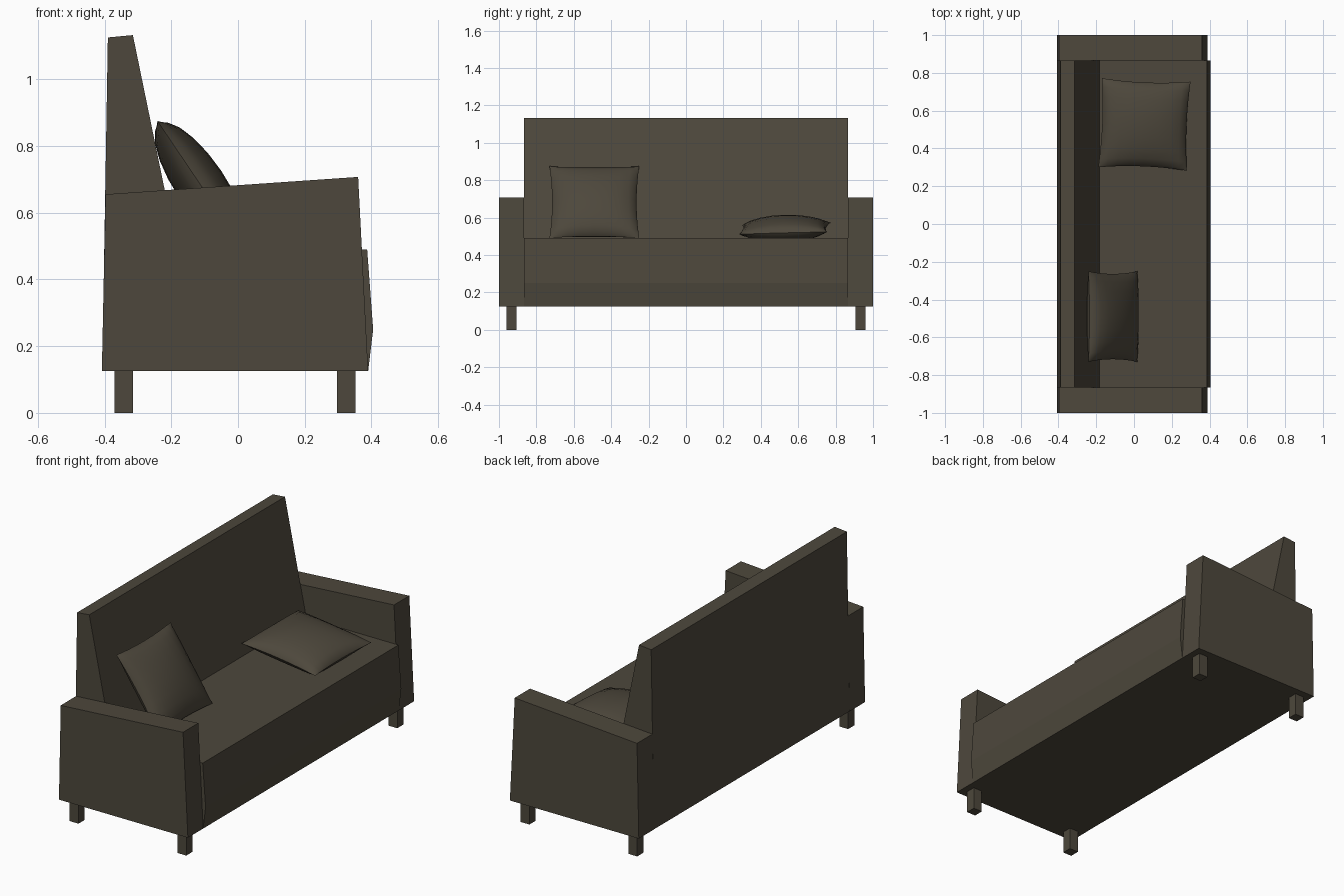
import bpy, bmesh, math
from mathutils import Matrix, Vector

if "Cube" in bpy.data.objects:
    bpy.data.objects.remove(bpy.data.objects["Cube"])

fabric = bpy.data.materials.new("dark olive brown")
fabric.diffuse_color = (0.075, 0.064, 0.045, 1)
fabric.use_nodes = True
fabric.node_tree.nodes["Principled BSDF"].inputs["Base Color"].default_value = fabric.diffuse_color


def finish(name, bm):
    bmesh.ops.recalc_face_normals(bm, faces=bm.faces[:])
    me = bpy.data.meshes.new(name)
    bm.to_mesh(me)
    bm.free()
    me.materials.append(fabric)
    ob = bpy.data.objects.new(name, me)
    bpy.context.collection.objects.link(ob)
    return ob


def extrude_profile(name, profile, y0, y1):
    """Extrude an (x, z) outline from y0 to y1."""
    bm = bmesh.new()
    face = bm.faces.new([bm.verts.new((x, y0, z)) for x, z in profile])
    ext = bmesh.ops.extrude_face_region(bm, geom=[face])["geom"]
    moved = [g for g in ext if isinstance(g, bmesh.types.BMVert)]
    bmesh.ops.translate(bm, verts=moved, vec=(0, y1 - y0, 0))
    if not face.is_valid or len(bm.faces) < len(profile) + 2:
        bm.faces.new([v for v in bm.verts if v not in moved])
    return finish(name, bm)


def pillow(name, centre, angles, hx, hy, thick):
    """Two bulged grids welded at the seam, sides pinched inwards."""
    bm = bmesh.new()
    for side in (1, -1):
        made = bmesh.ops.create_grid(bm, x_segments=10, y_segments=10, size=1)["verts"]
        for v in made:
            u = math.sin(v.co.x * math.pi / 2)
            w = math.sin(v.co.y * math.pi / 2)
            a, b = max(0, 1 - u * u), max(0, 1 - w * w)
            v.co = Vector((hx * u * (1 - 0.05 * b), hy * w * (1 - 0.06 * a),
                           side * thick * (a * b) ** 0.5))
    bmesh.ops.remove_doubles(bm, verts=bm.verts[:], dist=0.0005)
    rx, ry, rz = (math.radians(d) for d in angles)
    rot = Matrix.Rotation(rz, 4, 'Z') @ Matrix.Rotation(rx, 4, 'X') @ Matrix.Rotation(ry, 4, 'Y')
    bm.transform(Matrix.Translation(centre) @ rot)
    ob = finish(name, bm)
    bpy.ops.object.select_all(action='DESELECT')
    ob.select_set(True)
    bpy.context.view_layer.objects.active = ob
    bpy.ops.object.shade_smooth_by_angle(angle=math.radians(50))


# Seat base with a slightly bulging front
extrude_profile("seat", [(-0.3, 0.125), (0.39, 0.125), (0.405, 0.25),
                         (0.387, 0.49), (-0.3, 0.49)], -0.865, 0.865)

# Wedge-shaped backrest
extrude_profile("backrest", [(-0.407, 0.125), (-0.11, 0.125), (-0.183, 0.49),
                             (-0.315, 1.132), (-0.39, 1.125)], -0.865, 0.865)

# Arms and legs on both sides
for side, label in ((-1, "left"), (1, "right")):
    extrude_profile(label + "_arm", [(-0.408, 0.125), (0.39, 0.125),
                                     (0.36, 0.707), (-0.397, 0.655)],
                    *sorted((side * 0.865, side * 1.0)))
    for x0, x1, pos in ((-0.37, -0.315, "back"), (0.297, 0.352, "front")):
        extrude_profile(label + "_" + pos + "_leg",
                        [(x0, 0), (x1, 0), (x1, 0.127), (x0, 0.127)],
                        *sorted((side * 0.905, side * 0.96)))

# Cushions: one leaning on the backrest, one lying on the seat
pillow("leaning_cushion", (-0.112, -0.49, 0.683), (0, 56, 0), 0.232, 0.24, 0.075)
pillow("lying_cushion", (0.055, 0.527, 0.542), (1.5, 6, -2.4), 0.236, 0.236, 0.07)
